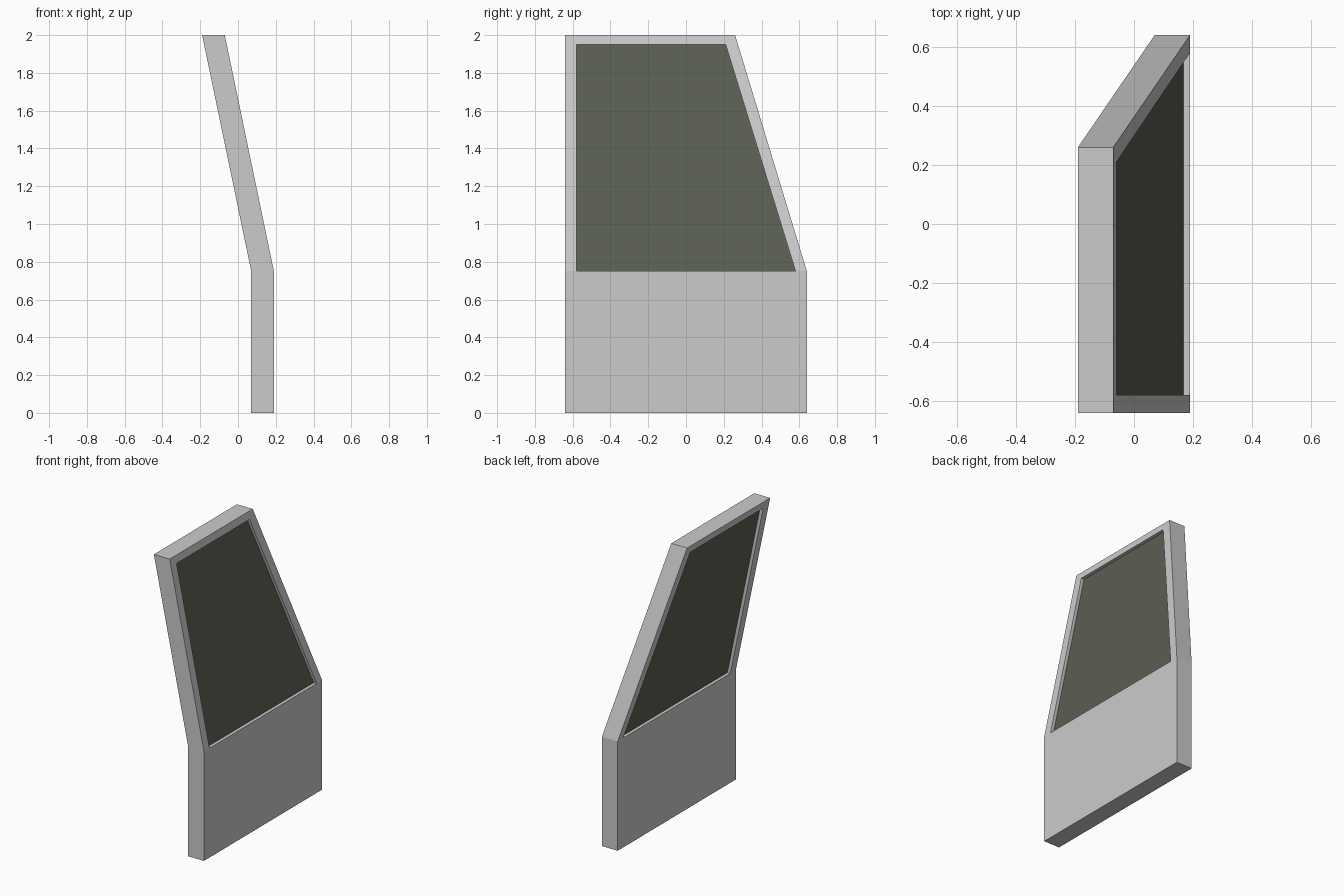
import bpy

if "Cube" in bpy.data.objects:
    bpy.data.objects.remove(bpy.data.objects["Cube"])

BEND, TOP, LEAN = 0.75, 2.0, 0.26   # height of the bend, total height, inward lean at top


def outer_x(z):
    """x of the outer skin at height z: upright below the bend, leaning above."""
    return 0.19 - LEAN * max(0.0, z - BEND) / (TOP - BEND)


def slab(name, points, faces, inset, thickness, material=None):
    """Thick sheet following the lean, drawn as flat faces over (y, z) points."""
    n = len(points)
    verts = [(outer_x(z) - inset - d, y, z) for d in (0, thickness) for y, z in points]
    polys = [tuple(f) for f in faces]
    polys += [tuple(i + n for i in reversed(f)) for f in faces]
    # walls along every open border edge
    edges = {(f[i - 1], f[i]) for f in faces for i in range(len(f))}
    polys += [(b, a, a + n, b + n) for a, b in sorted(edges) if (b, a) not in edges]
    mesh = bpy.data.meshes.new(name)
    mesh.from_pydata(verts, [], polys)
    mesh.update()
    if material:
        mesh.materials.append(material)
    obj = bpy.data.objects.new(name, mesh)
    bpy.context.collection.objects.link(obj)
    return obj


window = [(-0.58, BEND), (0.58, BEND), (0.21, 1.95), (-0.58, 1.95)]

# Door body: lower panel and window frame in one piece
outline = [(-0.64, 0), (0.64, 0), (0.64, BEND), (0.26, TOP), (-0.64, TOP), (-0.64, BEND)]
slab("door_body", outline + window,
     [(0, 1, 2, 7, 6, 5), (5, 6, 9, 4), (9, 8, 3, 4), (8, 7, 2, 3)], 0, 0.12)

# Tinted window pane, recessed on both sides
glass = bpy.data.materials.new("dark_glass")
glass.diffuse_color = (0.105, 0.112, 0.085, 1)
glass.use_nodes = True
glass.node_tree.nodes["Principled BSDF"].inputs["Base Color"].default_value = glass.diffuse_color
slab("window_glass", window, [(0, 1, 2, 3)], 0.022, 0.076, glass)
